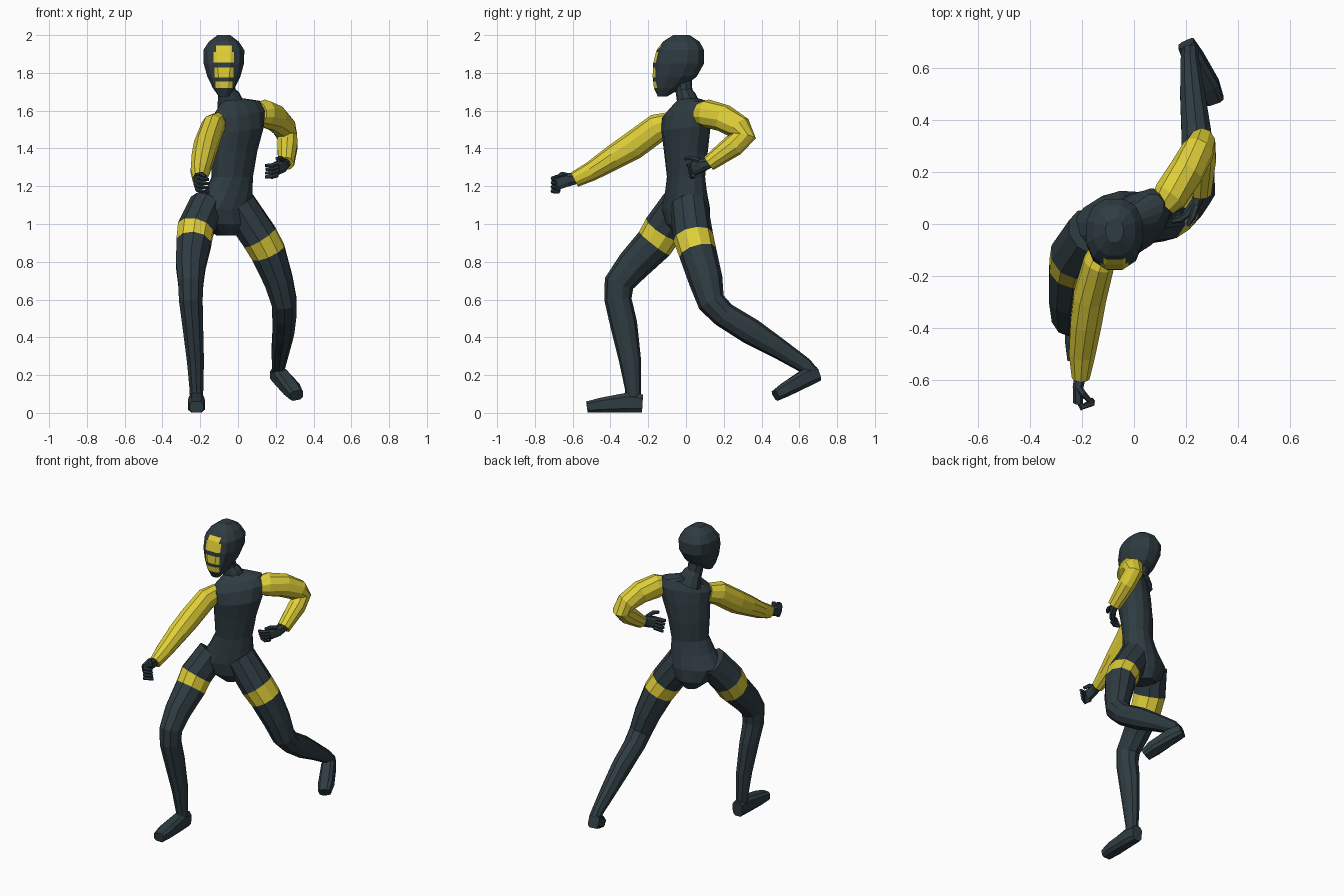
import bpy, bmesh, math
from mathutils import Vector


def material(name, rgb):
    m = bpy.data.materials.new(name)
    m.diffuse_color = (*rgb, 1)
    return m


DARK = material("dark slate", (0.028, 0.045, 0.054))
YELLOW = material("yellow", (0.74, 0.62, 0.04))


def ring(c, s, u, a, b, n, power=1.0):
    """Cross-section points; power below 1 makes it boxier."""
    pts = []
    for i in range(n):
        t = 2 * math.pi * (i + 0.5) / n
        x, y = math.cos(t), math.sin(t)
        x = math.copysign(abs(x) ** power, x)
        y = math.copysign(abs(y) ** power, y)
        pts.append(c + s * (a * x) + u * (b * y))
    return pts


def skin(name, rings, base=0, band=None):
    """Join rings with faces; 'band' is the segment in the second colour."""
    bm = bmesh.new()
    vs = [[bm.verts.new(p) for p in r] for r in rings]
    n = len(vs[0])
    for k in range(len(vs) - 1):
        for i in range(n):
            j = (i + 1) % n
            f = bm.faces.new((vs[k][i], vs[k][j], vs[k + 1][j], vs[k + 1][i]))
            f.material_index = 1 if k == band else base
    for r in (vs[0], vs[-1]):
        bm.faces.new(r).material_index = base
    bmesh.ops.recalc_face_normals(bm, faces=bm.faces[:])
    me = bpy.data.meshes.new(name)
    bm.to_mesh(me)
    bm.free()
    me.materials.append(DARK)
    me.materials.append(YELLOW)
    ob = bpy.data.objects.new(name, me)
    bpy.context.collection.objects.link(ob)
    return ob


def limb(name, path, axis=(1, 0, 0), n=10, power=1.0, **kw):
    """Tube along points (x, y, z, half width along axis, other half width)."""
    pts = [Vector(p[:3]) for p in path]
    rings = []
    for i, p in enumerate(pts):
        t = Vector()
        if i > 0:
            t += (p - pts[i - 1]).normalized()
        if i < len(pts) - 1:
            t += (pts[i + 1] - p).normalized()
        t.normalize()
        s = Vector(axis)
        s = (s - t * s.dot(t)).normalized()
        rings.append(ring(p, s, t.cross(s), path[i][3], path[i][4], n, power))
    return skin(name, rings, **kw)


# Torso: twisted and tilted sections (x, y, z, half width, half depth, yaw, tilt)
torso = [
    (-.06, .02, .94, .05, .07, 25, 0), (-.07, .01, 1.0, .12, .11, 25, 0),
    (-.08, 0, 1.08, .165, .115, 25, 0), (-.05, 0, 1.17, .135, .1, 30, 0),
    (-.03, 0, 1.25, .115, .09, 35, 0), (-.02, 0, 1.38, .13, .1, 38, .05),
    (0, 0, 1.5, .15, .105, 40, .1), (0, .005, 1.58, .17, .09, 40, .15),
    (0, .01, 1.625, .14, .065, 40, .2), (-.03, .01, 1.66, .06, .05, 40, .1)]
sections = []
for x, y, z, a, b, yaw, tilt in torso:
    r = math.radians(yaw)
    side = Vector((math.cos(r), math.sin(r), tilt))
    back = Vector((-math.sin(r), math.cos(r), 0))
    sections.append(ring(Vector((x, y, z)), side, back, a, b, 14, 0.9))
skin("torso", sections)

# Neck with collar
limb("neck", [(-.035, .02, 1.61, .08, .065), (-.05, .0, 1.675, .062, .052),
              (-.06, -.01, 1.70, .05, .045), (-.07, -.02, 1.78, .052, .05)])

# Head: sections (z, front y, back y, half width)
HX = -.075
head_rows = [(1.675, -.15, -.10, .028), (1.72, -.172, -.02, .06),
             (1.78, -.18, .06, .09), (1.85, -.178, .10, .11),
             (1.92, -.16, .10, .112), (1.965, -.125, .075, .082),
             (2.0, -.07, .02, .035)]
head = skin("head", [ring(Vector((HX, (f + b) / 2, z)), Vector((1, 0, 0)),
                          Vector((0, 1, 0)), w, (b - f) / 2, 12, 0.85)
                     for z, f, b, w in head_rows])

# Yellow face bars cut into the head (low z, high z, half width)
bars = [(1.72, 1.755, .045), (1.775, 1.828, .05), (1.855, 1.91, .054), (1.91, 1.945, .042)]
bm = bmesh.new()
bm.from_mesh(head.data)
cuts = [((0, 0, z), (0, 0, 1)) for bar in bars for z in bar[:2]]
cuts += [((HX + s * bar[2], 0, 0), (1, 0, 0)) for bar in bars for s in (-1, 1)]
for co, no in cuts:
    front = [f for f in bm.faces if f.calc_center_median().y < -.05]
    geom = set(front) | {e for f in front for e in f.edges} | {v for f in front for v in f.verts}
    bmesh.ops.bisect_plane(bm, geom=list(geom), plane_co=co, plane_no=no, dist=1e-5)
for f in bm.faces:
    c = f.calc_center_median()
    if c.y < -.08 and any(lo < c.z < hi and abs(c.x - HX) < w for lo, hi, w in bars):
        f.material_index = 1
bm.to_mesh(head.data)
bm.free()

# Sleeves
limb("right_sleeve", [
    (-.105, -.075, 1.535, .05, .06), (-.135, -.15, 1.51, .062, .075),
    (-.17, -.28, 1.415, .066, .075), (-.185, -.38, 1.355, .063, .066),
    (-.2, -.5, 1.28, .053, .052), (-.205, -.59, 1.235, .036, .042)], base=1)
limb("left_sleeve", [
    (.11, .075, 1.585, .055, .06), (.14, .11, 1.585, .07, .075),
    (.2, .2, 1.56, .068, .073), (.245, .28, 1.51, .064, .068),
    (.26, .305, 1.465, .056, .066), (.262, .25, 1.415, .056, .06),
    (.255, .12, 1.32, .044, .042)], base=1)

# Legs with a thigh band
limb("right_leg", [
    (-.165, -.03, 1.1, .095, .105), (-.225, -.122, .971, .1, .107),
    (-.235, -.167, .897, .096, .102), (-.25, -.28, .78, .082, .09),
    (-.25, -.355, .685, .07, .08), (-.25, -.36, .6, .066, .072),
    (-.24, -.33, .47, .058, .072), (-.225, -.295, .27, .047, .058),
    (-.22, -.28, .12, .038, .042), (-.22, -.28, .05, .036, .04)], band=1)
limb("left_leg", [
    (0, .015, 1.1, .1, .1), (.115, .038, .93, .1, .107),
    (.16, .062, .85, .096, .1), (.215, .105, .7, .08, .09),
    (.245, .135, .585, .07, .074), (.245, .2, .52, .067, .068),
    (.24, .345, .43, .06, .07), (.225, .5, .335, .05, .054),
    (.215, .63, .25, .037, .042), (.215, .665, .215, .035, .036)], band=1)

# Feet
limb("right_foot", [
    (-.22, -.23, .05, .036, .05), (-.22, -.31, .055, .042, .055),
    (-.22, -.45, .041, .048, .041), (-.22, -.525, .031, .038, .031)], n=8, power=.6)
limb("left_foot", [
    (.2, .695, .205, .034, .04), (.23, .635, .185, .042, .05),
    (.285, .53, .125, .047, .04), (.31, .475, .092, .038, .03)], n=8, power=.6)


def hand(name, palm, axis, fingers):
    limb(name + "_palm", palm, axis, n=8, power=.8)
    for i, f in enumerate(fingers):
        limb(f"{name}_finger_{i + 1}", [(*p, r, r) for p, r in zip(f, (.014, .013, .009))],
             (0, 0, 1), n=6)


# Right hand: half-closed fist, fingers curling inward
hand("right_hand", [(-.205, -.575, 1.24, .028, .024), (-.215, -.625, 1.235, .038, .022),
                    (-.215, -.685, 1.22, .042, .02)], (0, 0, 1),
     [[(-.215, -.67, 1.25 - .022 * i), (-.2, -.705, 1.24 - .022 * i),
       (-.155, -.69 + .005 * i, 1.235 - .022 * i)] for i in range(4)]
     + [[(-.22, -.62, 1.255), (-.195, -.655, 1.265), (-.17, -.68, 1.25)]])

# Left hand: open, fingers pointing inward
hand("left_hand", [(.256, .13, 1.325, .026, .024), (.24, .085, 1.31, .036, .022),
                   (.205, .04, 1.295, .038, .018)], (0, 0, 1),
     [[(.21, .04, 1.32 - .02 * i), (.18, .018 + .004 * i, 1.31 - .02 * i),
       (.145, .01 + .01 * i, 1.31 - .02 * i)] for i in range(4)]
     + [[(.24, .07, 1.335), (.225, .025, 1.35), (.205, -.005, 1.345)]])
